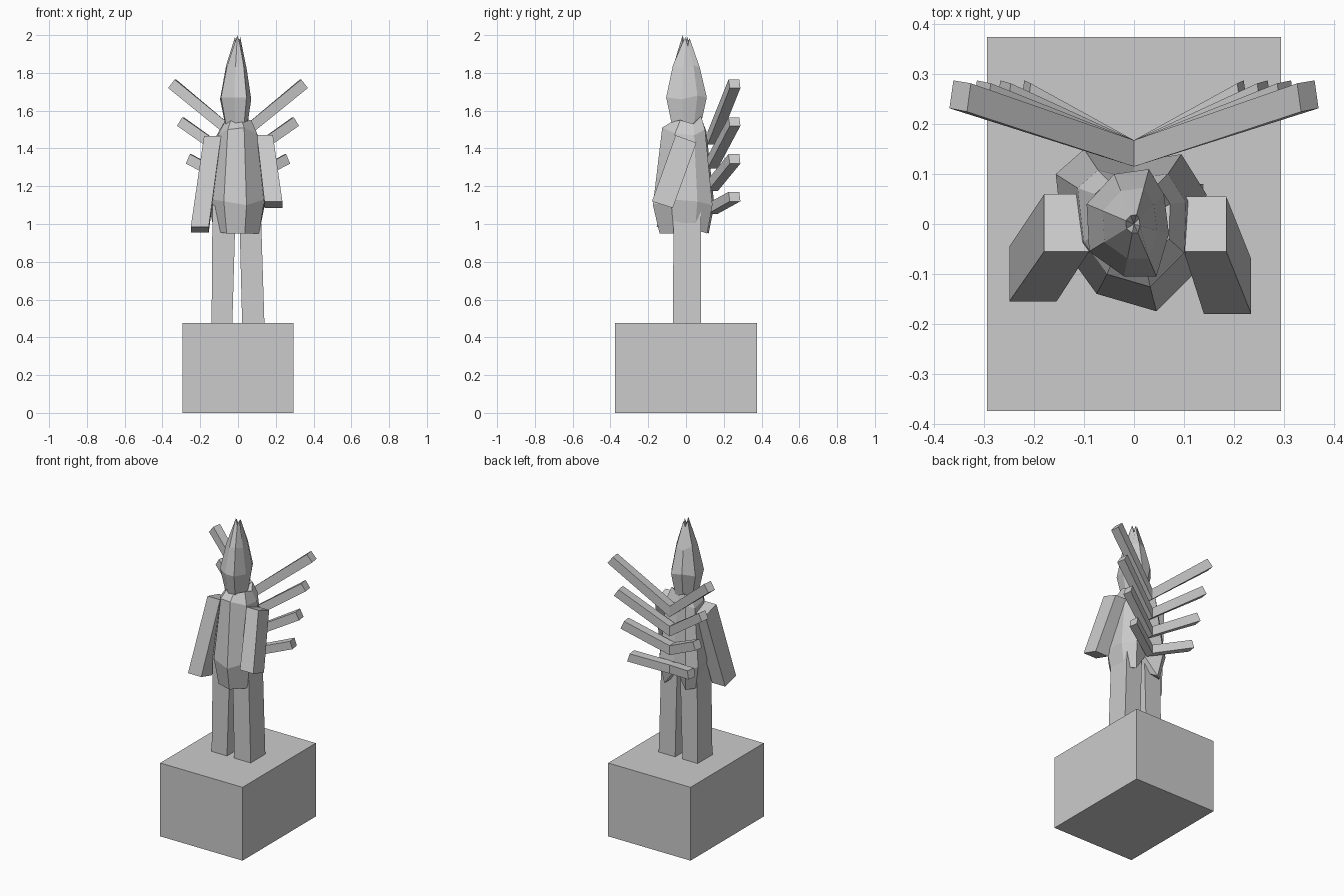
import bpy
import bmesh

stone = bpy.data.materials.new("stone_grey")
stone.diffuse_color = (0.6, 0.6, 0.6, 1)


def loft(name, rings, start=None, end=None):
    """Skin a stack of rings; close each end flat or as a fan to a point."""
    bm = bmesh.new()
    loops = [[bm.verts.new(p) for p in ring] for ring in rings]
    n = len(rings[0])
    for low, high in zip(loops, loops[1:]):
        for i in range(n):
            j = (i + 1) % n
            bm.faces.new((low[i], low[j], high[j], high[i]))
    for loop, tip in ((loops[0], start), (loops[-1], end)):
        if tip is None:
            bm.faces.new(loop)
        else:
            v = bm.verts.new(tip)
            for i in range(n):
                bm.faces.new((loop[i], loop[(i + 1) % n], v))
    bmesh.ops.recalc_face_normals(bm, faces=bm.faces)
    mesh = bpy.data.meshes.new(name)
    bm.to_mesh(mesh)
    bm.free()
    mesh.materials.append(stone)
    obj = bpy.data.objects.new(name, mesh)
    bpy.context.collection.objects.link(obj)
    return obj


def rect(x0, x1, y0, y1, z_front, z_back):
    """Rectangle ring that may tilt from front to back."""
    return [(x0, y0, z_front), (x1, y0, z_front), (x1, y1, z_back), (x0, y1, z_back)]


def ring(outline, scale, heights, dx=0, dy=0):
    return [(x * scale + dx, y * scale + dy, z) for (x, y), z in zip(outline, heights)]


# Pedestal
loft("pedestal", [rect(-0.295, 0.295, -0.375, 0.375, 0, 0),
                  rect(-0.295, 0.295, -0.375, 0.375, 0.475, 0.475)])

# Legs
loft("left_leg", [rect(-0.14, -0.03, -0.07, 0.08, 0.47, 0.47),
                  rect(-0.135, -0.012, -0.065, 0.08, 1.1, 1.1)])
loft("right_leg", [rect(0.022, 0.14, -0.07, 0.08, 0.47, 0.47),
                   rect(0.006, 0.12, -0.065, 0.08, 1.1, 1.1)])

# Torso: faceted bulb with a notched hem and a jagged collar
torso = [(0.045, -0.175), (0.14, -0.08), (0.145, 0.06), (0.095, 0.14), (0, 0.125),
         (-0.1, 0.15), (-0.157, 0.1), (-0.14, -0.05), (-0.075, -0.14)]
hem = [0.95, 0.95, 0.97, 0.95, 1.06, 0.95, 0.96, 0.96, 0.95]
waist = [1.10, 1.13, 1.12, 1.10, 1.12, 1.10, 1.11, 1.13, 1.12]
shoulder = [1.51, 1.48, 1.47, 1.50, 1.47, 1.49, 1.47, 1.48, 1.50]
collar = [1.54, 1.55, 1.53, 1.57, 1.53, 1.55, 1.53, 1.54, 1.55]
loft("torso", [ring(torso, 0.8, hem), ring(torso, 1, waist),
               ring(torso, 0.72, shoulder), ring(torso, 0.5, collar, 0, 0.01)],
     start=(0, 0, 1.02), end=(0, 0, 1.5))

# Head: tall faceted cone ending in small spikes
head = [(-0.02, -0.105), (0.045, -0.105), (0.07, -0.02), (0.06, 0.06),
        (0.03, 0.11), (-0.04, 0.10), (-0.095, 0.04), (-0.09, -0.055)]
spikes = [2.0, 1.96, 1.99, 1.94, 1.985, 1.95, 1.99, 1.95]
loft("head", [ring(head, 0.7, [1.52] * 8),
              ring(head, 1, [1.67, 1.67, 1.66, 1.68, 1.67, 1.68, 1.66, 1.67]),
              ring(head, 0.66, [1.83, 1.84, 1.82, 1.84, 1.83, 1.82, 1.84, 1.83]),
              ring(head, 0.17, spikes)],
     start=(0, 0, 1.5), end=(0, 0, 1.93))

# Arms: slanted slabs, the left one longer
loft("left_arm", [rect(-0.25, -0.155, -0.155, -0.045, 0.985, 0.955),
                  rect(-0.18, -0.09, -0.055, 0.06, 1.465, 1.435)])
loft("right_arm", [rect(0.14, 0.235, -0.18, -0.07, 1.12, 1.085),
                   rect(0.10, 0.185, -0.055, 0.055, 1.47, 1.43)])

# Back fins: four pairs of square bars, flatter and shorter towards the bottom
fins = [(1.49, 0.335, 1.765, 0.37, 1.72), (1.36, 0.295, 1.565, 0.323, 1.52),
        (1.235, 0.255, 1.37, 0.276, 1.32), (1.11, 0.215, 1.17, 0.228, 1.12)]
for k, (root, xt, zt, xb, zb) in enumerate(fins, 1):
    slope = (zt - root) / xt
    drop = 0.054 * (1 + slope * slope) ** 0.5
    for side, s in (("left", -1), ("right", 1)):
        inner = [(0, 0.115, root), (0, 0.168, root),
                 (0, 0.168, root - drop), (0, 0.115, root - drop)]
        outer = [(s * xt, 0.225, zt), (s * (xt - 0.008), 0.282, zt),
                 (s * (xb - 0.008), 0.288, zb), (s * xb, 0.232, zb)]
        loft(f"{side}_fin_{k}", [inner, outer])
